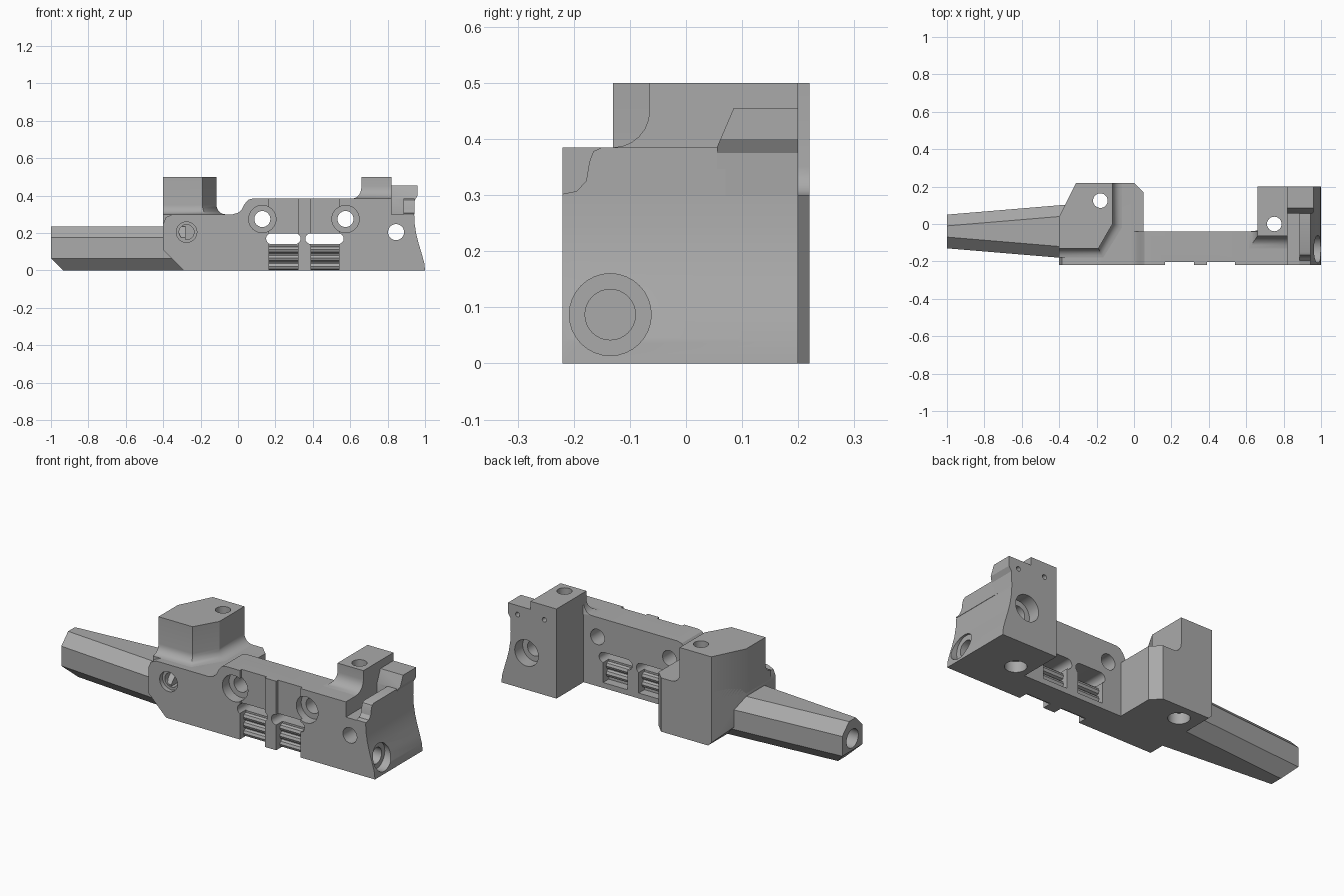
import bpy, bmesh, math
from mathutils import Vector

if bpy.data.objects.get("Cube"):
    bpy.data.objects.remove(bpy.data.objects["Cube"], do_unlink=True)

grey = bpy.data.materials.new("plain grey")
grey.use_nodes = True
grey.diffuse_color = (0.4, 0.4, 0.4, 1)
for node in grey.node_tree.nodes:
    if node.type == 'BSDF_PRINCIPLED':
        node.inputs["Base Color"].default_value = grey.diffuse_color


def loft(name, rings):
    """Closed solid skinned through rings with equal point counts."""
    bm = bmesh.new()
    loops = [[bm.verts.new(p) for p in ring] for ring in rings]
    n = len(loops[0])
    bm.faces.new(loops[0])
    bm.faces.new(loops[-1])
    for low, high in zip(loops, loops[1:]):
        for i in range(n):
            j = (i + 1) % n
            bm.faces.new((low[i], low[j], high[j], high[i]))
    bmesh.ops.recalc_face_normals(bm, faces=bm.faces)
    mesh = bpy.data.meshes.new(name)
    bm.to_mesh(mesh)
    bm.free()
    mesh.materials.append(grey)
    obj = bpy.data.objects.new(name, mesh)
    bpy.context.scene.collection.objects.link(obj)
    return obj


def prism(name, axis, pts, a, b):
    """Extrude a 2D outline along one axis from a to b."""
    place = {'X': lambda p, t: (t, p[0], p[1]),
             'Y': lambda p, t: (p[0], t, p[1]),
             'Z': lambda p, t: (p[0], p[1], t)}[axis]
    return loft(name, [[place(p, t) for p in pts] for t in (a, b)])


def rect(u0, u1, v0, v1):
    return [(u0, v0), (u1, v0), (u1, v1), (u0, v1)]


def circle(u, v, r, n=32):
    return [(u + r * math.cos(2 * math.pi * i / n),
             v + r * math.sin(2 * math.pi * i / n)) for i in range(n)]


def boolean(obj, cutter, operation='DIFFERENCE'):
    mod = obj.modifiers.new("cut", 'BOOLEAN')
    mod.operation = operation
    mod.solver = 'EXACT'
    mod.object = cutter
    bpy.context.view_layer.objects.active = obj
    bpy.ops.object.modifier_apply(modifier=mod.name)


def cut(targets, axis, pts, a, b, operation='DIFFERENCE'):
    cutter = prism("cutter", axis, pts, a, b)
    cutter.hide_render = True
    for obj in targets:
        boolean(obj, cutter, operation)
    bpy.data.objects.remove(cutter, do_unlink=True)


def flared_tower(name, plan, base, floor, top, radius):
    """Tower whose marked sides sweep outwards into the floor below."""
    def ring(z, d):
        return [(x + dx * d, y + dy * d, z) for x, y, dx, dy in plan]
    rings = [ring(base, radius)]
    for i in range(7):
        a = math.pi / 2 * i / 6
        rings.append(ring(floor + radius * (1 - math.cos(a)), radius * (1 - math.sin(a))))
    return loft(name, rings + [ring(top, 0)])


# Tapered octagonal rod with a bored, undercut tip
def octagon(x, side, flat):
    mid = -0.04
    half = [(side, 0.065), (side, 0.175), (flat, 0.235)]
    pts = [(flat, 0.0)] + half
    return [(x, mid + y, z) for y, z in pts] + [(x, mid - y, z) for y, z in reversed(pts)]


rod = loft("tapered_rod", [octagon(-1, 0.09, 0.03), octagon(-0.28, 0.15, 0.09)])
cut([rod], 'Y', [(-1.02, 0.085), (-0.925, -0.01), (-1.02, -0.01)], -0.5, 0.5)
cut([rod], 'X', circle(-0.04, 0.13, 0.052), -1.1, -0.85)

# Left block, trimmed to its plan outline
left_block = prism("left_block", 'Y', [(-0.4, 0.11), (-0.29, 0), (0.05, 0), (0.05, 0.3),
                                       (-0.35, 0.3), (-0.385, 0.285), (-0.4, 0.25)], -0.22, 0.3)
cut([left_block], 'Z', [(-0.4, -0.3), (0.1, -0.3), (0.1, 0.12), (0, 0.22), (-0.31, 0.22),
                        (-0.4, 0.04)], -0.1, 0.6, 'INTERSECT')

left_tower = flared_tower("left_tower", [
    (-0.4, -0.13, 0, -1), (-0.19, -0.13, 0.5, -1), (-0.115, 0, 1, -0.4),
    (-0.115, 0.22, 1, 0), (-0.31, 0.22, 0, 0), (-0.4, 0.04, 0, 0)], 0.25, 0.3, 0.5, 0.05)

# Middle bar with a swept rise at its left end
bar = prism("middle_bar", 'Y', [
    (0.05, 0), (0.66, 0), (0.66, 0.385), (0.08, 0.385), (0.055, 0.378), (0.035, 0.355),
    (0.02, 0.325), (0, 0.308), (-0.03, 0.3), (0.05, 0.3)], -0.22, -0.04)

# Right block with a hollowed end face and a lowered shelf
right_block = prism("right_block", 'Y', [
    (0.66, 0), (1, 0), (0.996, 0.04), (0.982, 0.09), (0.967, 0.14), (0.954, 0.19),
    (0.945, 0.245), (0.942, 0.3), (0.82, 0.3), (0.82, 0.385), (0.66, 0.385)], -0.22, 0.2)

end_ridge = prism("end_ridge", 'X', [
    (-0.22, 0.298), (-0.22, 0.302), (-0.195, 0.307), (-0.178, 0.325), (-0.172, 0.36),
    (-0.165, 0.378), (-0.15, 0.385), (0.07, 0.385), (0.07, 0.298)], 0.885, 0.944)

rear_ledge = prism("rear_ledge", 'X', [(0.055, 0.298), (0.055, 0.385), (0.085, 0.455),
                                       (0.2, 0.455), (0.2, 0.298)], 0.82, 0.96)
cut([rear_ledge], 'Y', [(0.942, 0.29), (0.945, 0.375), (0.96, 0.4), (1, 0.4), (1, 0.29)], -0.3, 0.3)

right_tower = flared_tower("right_tower", [
    (0.66, 0.2, 0, 0), (0.66, -0.035, 0, 0), (0.66, -0.04, -0.7, 0), (0.66, -0.065, -0.7, -1),
    (0.82, -0.065, 0, -1), (0.82, 0.2, 0, 0)], 0.38, 0.385, 0.5, 0.065)

# Twin bays either side of the centre rib: recess, pockets, slot and rails
for x0, x1, s0, s1 in ((0.165, 0.32, 0.15, 0.335), (0.39, 0.54, 0.36, 0.565)):
    cut([bar], 'Y', rect(x0, x1, -0.1, 0.5), -0.3, -0.203)
    cut([bar], 'Y', rect(x0, x1, -0.1, 0.15), -0.3, -0.165)
    cut([bar], 'Y', rect(x0, x1, 0.03, 0.15), -0.09, 0.1)
    r = 0.029
    slot = []
    for i in range(18):
        a = math.pi * (i if i < 9 else i - 1) / 8 - math.pi / 2
        slot.append(((s1 - r if i < 9 else s0 + r) + r * math.cos(a), 0.17 + r * math.sin(a)))
    cut([bar], 'Y', slot, -0.3, 0.1)
    for y in (-0.168, -0.087):
        for z in (0.022, 0.067, 0.112):
            if y < -0.1 or z > 0.03:
                prism("bay_rail", 'X', circle(y, z, 0.02, 8), x0, x1)

# Counterbored screw holes through the bar
for x in (0.13, 0.575):
    cut([bar], 'Y', circle(x, 0.275, 0.073), -0.3, -0.16)
    cut([bar], 'Y', circle(x, 0.275, 0.043), -0.3, 0.1)

# Blind hole in the left block
cut([left_block], 'Y', circle(-0.275, 0.205, 0.055), -0.3, -0.195)
cut([left_block], 'Y', circle(-0.275, 0.205, 0.04), -0.3, -0.1)

# Vertical holes through both towers
for parts, x, y in (([left_block, left_tower], -0.18, 0.125), ([right_block, right_tower], 0.75, 0)):
    cut(parts, 'Z', circle(x, y, 0.039), -0.1, 0.6)
    cut(parts[:1], 'Z', circle(x, y, 0.055), -0.1, 0.06)

# Cross hole, end bore and small rear holes on the right
cut([right_block], 'Y', circle(0.845, 0.205, 0.043), -0.3, 0.3)
cut([right_block], 'Y', circle(0.845, 0.205, 0.073), 0.13, 0.3)
cut([right_block], 'X', circle(-0.135, 0.087, 0.073), 0.95, 1.1)
cut([right_block], 'X', circle(-0.135, 0.087, 0.045), 0.82, 1.1)
cut([rear_ledge], 'Y', circle(0.9, 0.405, 0.013, 16), 0.15, 0.3)
cut([right_tower], 'Y', circle(0.735, 0.42, 0.013, 16), 0.15, 0.3)

# Smooth curved faces, keep edges crisp
bpy.ops.object.select_all(action='DESELECT')
for obj in bpy.context.scene.objects:
    if obj.type == 'MESH':
        obj.select_set(True)
        bpy.context.view_layer.objects.active = obj
bpy.ops.object.shade_smooth_by_angle(angle=math.radians(28))
